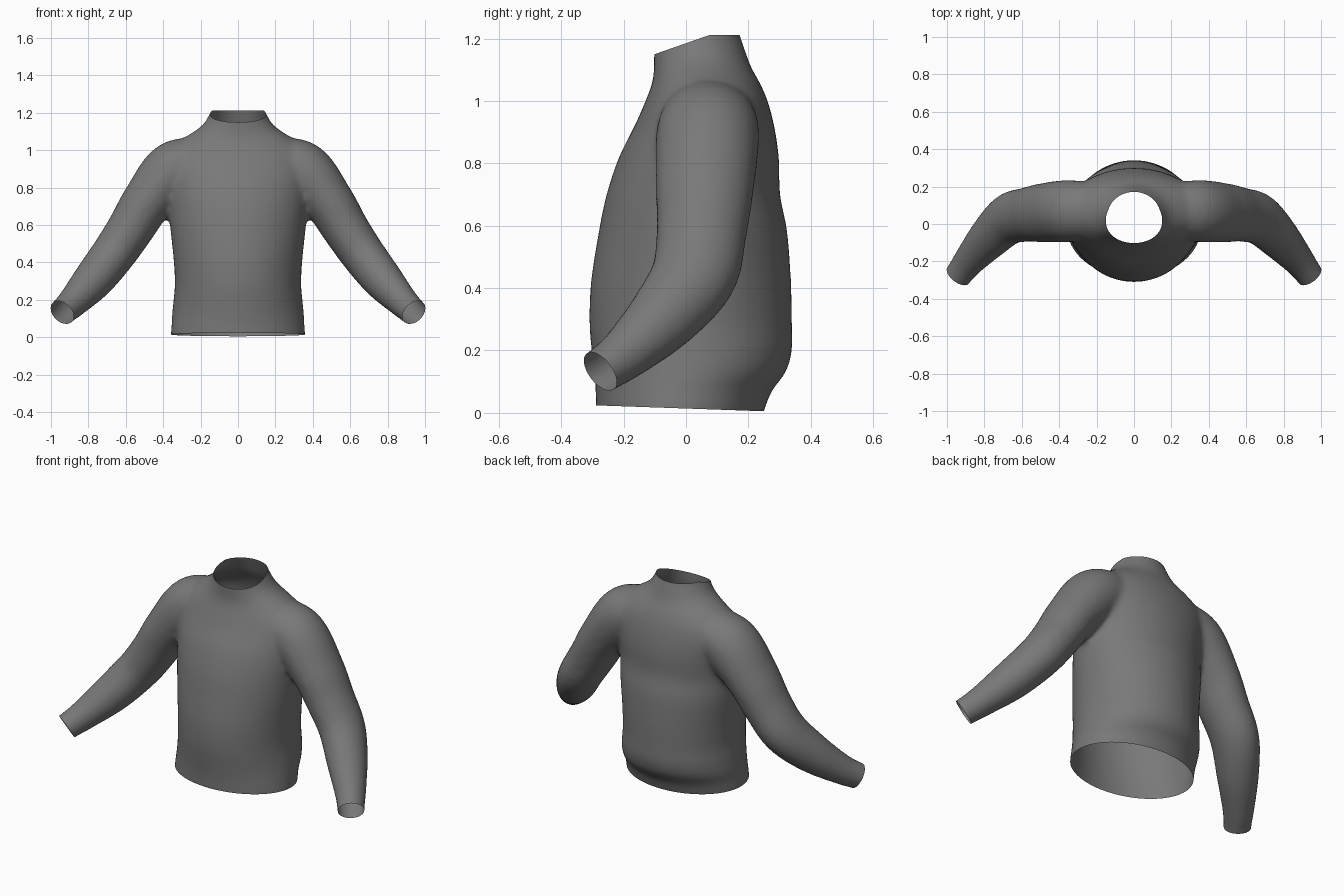
import bpy, bmesh
from math import sin, cos, pi
from mathutils import Vector

if "Cube" in bpy.data.objects:
    bpy.data.objects.remove(bpy.data.objects["Cube"], do_unlink=True)

SIDES, STEPS = 40, 6


def smooth_rows(rows):
    """Catmull-Rom interpolation through rows of numbers."""
    rows = [Vector(r) for r in rows]
    out = []
    for i in range(len(rows) - 1):
        a, b, c, d = (rows[max(i - 1, 0)], rows[i], rows[i + 1], rows[min(i + 2, len(rows) - 1)])
        for k in range(STEPS):
            t = k / STEPS
            out.append(0.5 * (2 * b + (c - a) * t + (2 * a - 5 * b + 4 * c - d) * t ** 2
                              + (3 * b - a - 3 * c + d) * t ** 3))
    return out + [rows[-1]]


def loft(bm, rings):
    """Closed tube through rings given as (centre, u axis, v axis)."""
    loops = []
    for centre, u, v in rings:
        angles = [2 * pi * i / SIDES for i in range(SIDES)]
        loops.append([bm.verts.new(centre + u * cos(a) + v * sin(a)) for a in angles])
    for lo, hi in zip(loops, loops[1:]):
        for i in range(SIDES):
            j = (i + 1) % SIDES
            bm.faces.new((lo[i], lo[j], hi[j], hi[i]))
    bm.faces.new(loops[0][::-1])
    bm.faces.new(loops[-1])


# Torso profile: height, front y, back y, half width
TORSO = [
    (-0.08, -0.28, 0.22, 0.355), (0.01, -0.288, 0.252, 0.36), (0.07, -0.29, 0.275, 0.355),
    (0.13, -0.295, 0.32, 0.352), (0.20, -0.303, 0.34, 0.345), (0.29, -0.31, 0.34, 0.338),
    (0.42, -0.305, 0.337, 0.345), (0.58, -0.28, 0.325, 0.362), (0.70, -0.255, 0.302, 0.37),
    (0.82, -0.215, 0.298, 0.385), (0.92, -0.165, 0.283, 0.40), (1.00, -0.13, 0.262, 0.375),
    (1.06, -0.108, 0.236, 0.30), (1.10, -0.103, 0.213, 0.235), (1.14, -0.103, 0.197, 0.185),
    (1.18, -0.103, 0.184, 0.16), (1.22, -0.103, 0.17, 0.142), (1.30, -0.103, 0.16, 0.14),
]

# Sleeve path: x, y, z, radius across, radius front to back
SLEEVE = [
    (0.18, 0.075, 0.96, 0.11, 0.14), (0.34, 0.07, 0.895, 0.155, 0.165),
    (0.485, 0.06, 0.725, 0.135, 0.158), (0.575, 0.05, 0.58, 0.125, 0.145),
    (0.67, 0.025, 0.44, 0.118, 0.138), (0.775, -0.075, 0.305, 0.108, 0.115),
    (0.88, -0.195, 0.19, 0.084, 0.086), (0.94, -0.275, 0.133, 0.074, 0.074),
    (1.00, -0.355, 0.075, 0.074, 0.074),
]

bm = bmesh.new()
loft(bm, [(Vector((0, (f + b) / 2, z)), Vector((w, 0, 0)), Vector((0, (b - f) / 2, 0)))
          for z, f, b, w in smooth_rows(TORSO)])

path = smooth_rows(SLEEVE)
for side in (1, -1):
    rings = []
    for i, row in enumerate(path):
        tangent = (path[min(i + 1, len(path) - 1)] - path[max(i - 1, 0)])
        tangent = Vector(tangent[:3]).normalized()
        v = Vector((0, 1, 0))
        v = (v - tangent * v.dot(tangent)).normalized()
        u = v.cross(tangent) * row[3]
        v = v * row[4]
        mirror = [Vector((p[0] * side, p[1], p[2])) for p in (row, u, v)]
        rings.append(mirror)
    loft(bm, rings)
bmesh.ops.recalc_face_normals(bm, faces=bm.faces)

mesh = bpy.data.meshes.new("sweater")
bm.to_mesh(mesh)
bm.free()
sweater = bpy.data.objects.new("sweater", mesh)
bpy.context.collection.objects.link(sweater)

# Blend torso and sleeves into one cloth surface
remesh = sweater.modifiers.new("blend", "REMESH")
remesh.mode = "VOXEL"
remesh.voxel_size = 0.016
relax = sweater.modifiers.new("relax", "SMOOTH")
relax.factor = 0.5
relax.iterations = 9
bpy.context.view_layer.update()
graph = bpy.context.evaluated_depsgraph_get()
blended = bpy.data.meshes.new_from_object(sweater.evaluated_get(graph))
sweater.modifiers.clear()
sweater.data = blended

# Trim open hem, neck and cuffs: point on plane, outward direction
CUTS = [
    ((0, 0, 0.014), (0, -0.035, -1)),
    ((0, 0.1, 1.212), (0, 0, 1)),
    ((0, -0.1, 1.15), (0, -0.35, 1)),
    ((0.94, -0.275, 0.133), (0.5, -0.66, -0.5)),
    ((-0.94, -0.275, 0.133), (-0.5, -0.66, -0.5)),
]
bm = bmesh.new()
bm.from_mesh(blended)
for point, normal in CUTS:
    bmesh.ops.bisect_plane(bm, geom=bm.verts[:] + bm.edges[:] + bm.faces[:], dist=1e-5,
                           plane_co=point, plane_no=normal, clear_outer=True)
for face in bm.faces:
    face.smooth = True
bm.to_mesh(blended)
bm.free()

# Single knit colour
grey = bpy.data.materials.new("knit_grey")
grey.use_nodes = True
colour = (0.19, 0.19, 0.19, 1)
grey.diffuse_color = colour
shader = grey.node_tree.nodes["Principled BSDF"]
shader.inputs["Base Color"].default_value = colour
blended.materials.clear()
blended.materials.append(grey)
